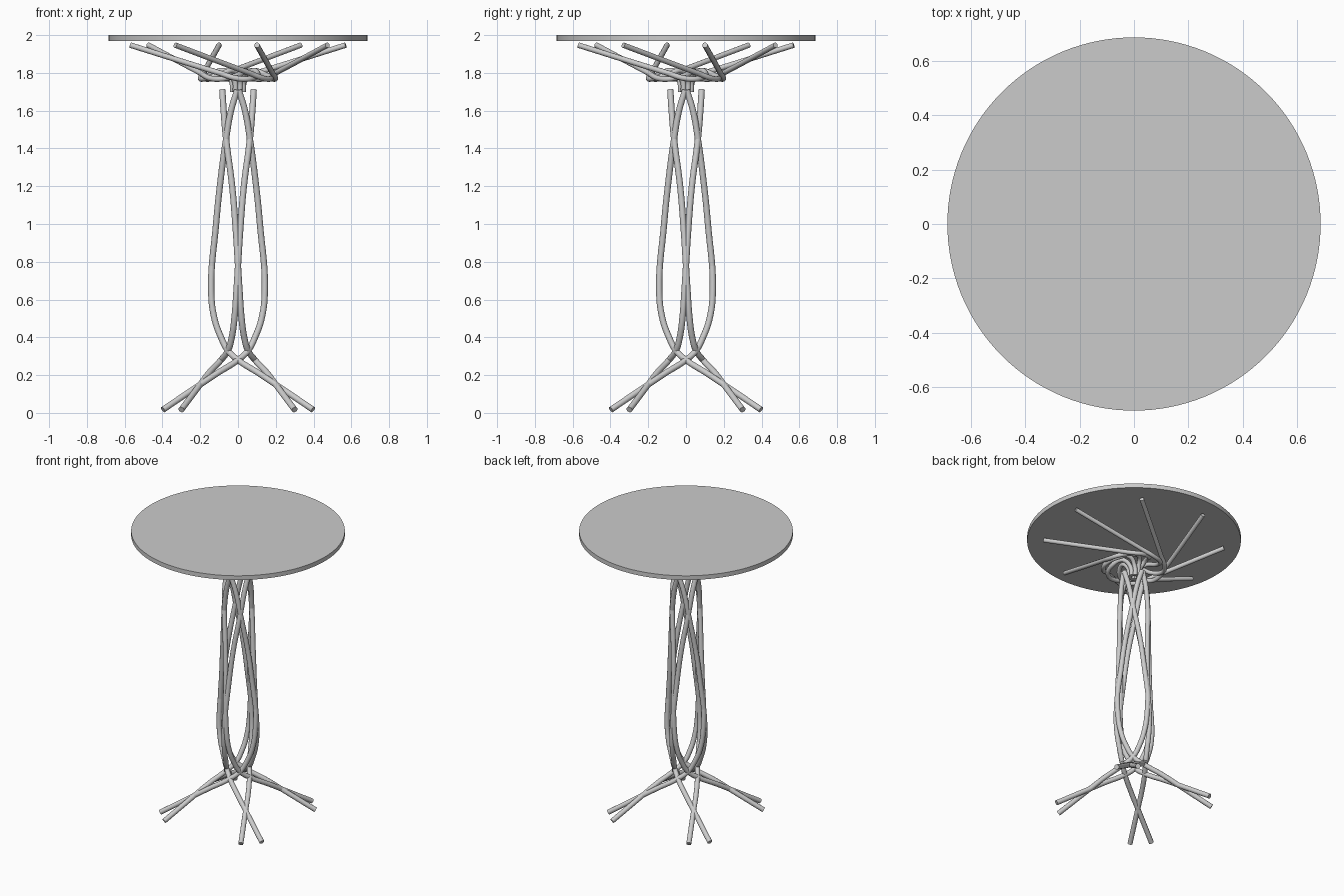
import bpy
from math import cos, sin, radians

if "Cube" in bpy.data.objects:
    bpy.data.objects.remove(bpy.data.objects["Cube"])


def rod(name, points, radius):
    """Round bar swept smoothly through the given points."""
    cu = bpy.data.curves.new(name, 'CURVE')
    cu.dimensions = '3D'
    cu.bevel_depth = radius
    cu.bevel_resolution = 4
    cu.resolution_u = 8
    cu.use_fill_caps = True
    sp = cu.splines.new('BEZIER')
    sp.bezier_points.add(len(points) - 1)
    for bp, p in zip(sp.bezier_points, points):
        bp.co = p
        bp.handle_left_type = bp.handle_right_type = 'AUTO'
    ob = bpy.data.objects.new(name, cu)
    bpy.context.collection.objects.link(ob)
    return ob


def place(path, turn, mirror=1):
    """Turn (x, y, z) points about the z axis, optionally mirrored first."""
    c, s = cos(radians(turn)), sin(radians(turn))
    return [(x * c - y * mirror * s, x * s + y * mirror * c, z) for x, y, z in path]


# Round table top
bpy.ops.mesh.primitive_cylinder_add(vertices=128, radius=0.685, depth=0.03,
                                    location=(0, 0, 1.985))
top = bpy.context.object
top.name = "table_top"
bpy.ops.object.shade_smooth_by_angle()

# Twisting legs: four turned copies in each twist direction
leg_path = [
    (-0.397, 0.30, 0.017), (-0.20, 0.20, 0.15), (-0.11, 0.155, 0.21),
    (0.0, 0.09, 0.28), (0.053, 0.053, 0.33), (0.09, 0.033, 0.40),
    (0.125, 0.019, 0.50), (0.142, 0.008, 0.65), (0.116, -0.014, 1.0),
    (0.096, -0.031, 1.2), (0.063, -0.063, 1.45), (0.037, -0.076, 1.6),
    (0.004, -0.083, 1.71),
]
for i in range(4):
    rod(f"leg_left_twist_{i + 1}", place(leg_path, 90 * i), 0.0165)
    rod(f"leg_right_twist_{i + 1}", place(leg_path, 90 * i, -1), 0.0165)

# Eight swirling arms that rise from the hub and carry the top
arm_path = [
    (-0.01, 0.028, 1.70), (-0.008, 0.035, 1.76), (0.02, 0.075, 1.81),
    (0.10, 0.105, 1.79), (0.175, 0.07, 1.77), (0.198, 0.0, 1.77),
    (0.182, -0.10, 1.80), (0.10, -0.57, 1.947),
]
for i in range(8):
    rod(f"support_arm_{i + 1}", place(arm_path, 45 * i), 0.0145)
